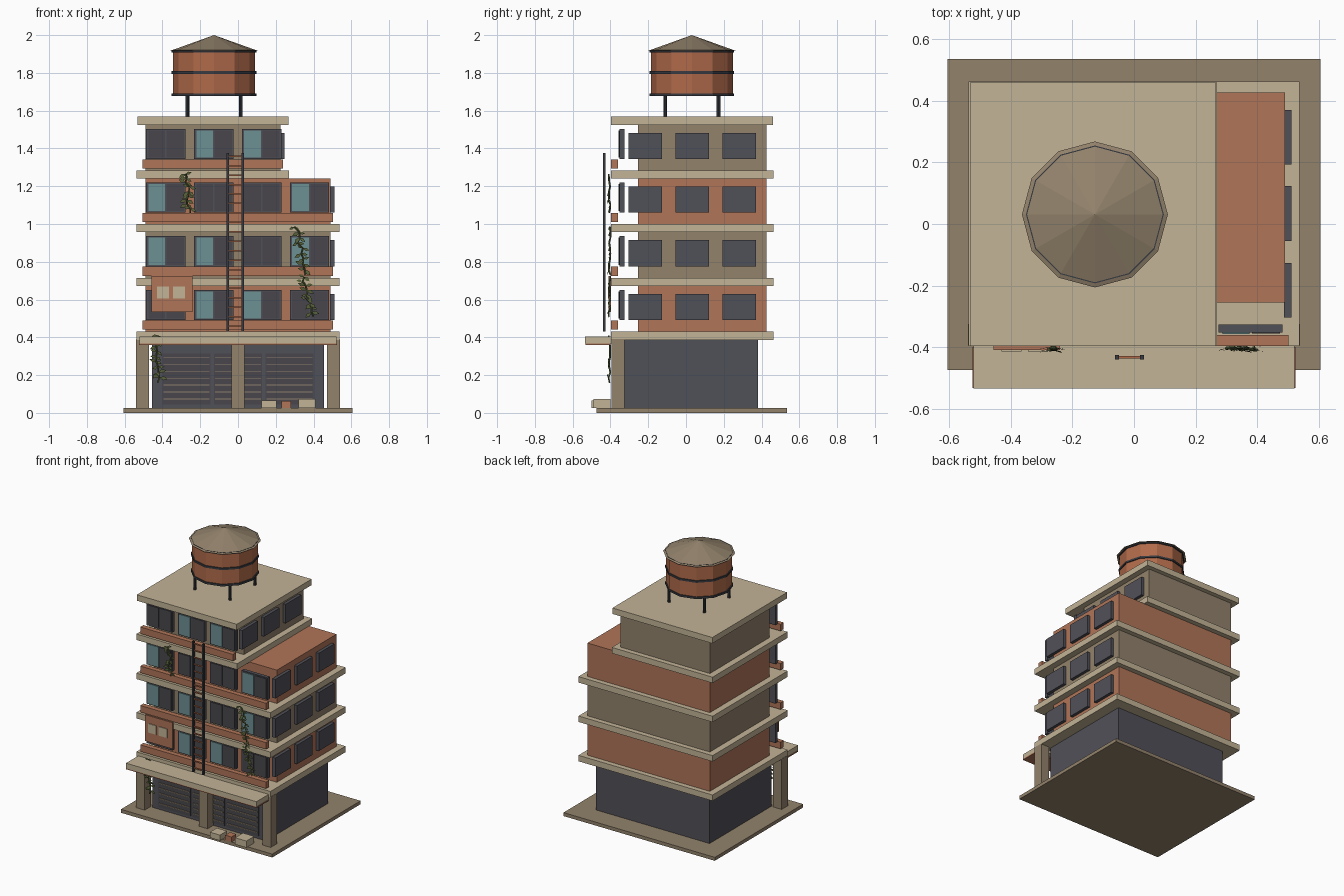
import bpy, bmesh, math, random
from mathutils import Vector, Matrix

if "Cube" in bpy.data.objects:
    bpy.data.objects.remove(bpy.data.objects["Cube"])

random.seed(4)


def srgb(r, g, b):
    f = lambda c: c / 12.92 if c <= 0.04045 else ((c + 0.055) / 1.055) ** 2.4
    return (f(r / 255), f(g / 255), f(b / 255), 1)


def material(name, rgb):
    m = bpy.data.materials.new(name)
    m.diffuse_color = srgb(*rgb)
    m.use_nodes = True
    m.node_tree.nodes["Principled BSDF"].inputs["Base Color"].default_value = m.diffuse_color
    return m


BRICK = material("brick orange", (176, 117, 88))
TAN = material("concrete tan", (194, 179, 150))
TAUPE = material("taupe", (146, 130, 107))
DARK = material("charcoal", (80, 80, 88))
GLASS = material("teal glass", (108, 144, 146))
PANE = material("dark glass", (72, 70, 76))
RUST = material("tank rust", (176, 106, 74))
METAL = material("dark metal", (56, 58, 64))
LEAF = material("leaf green", (88, 98, 58))


def finish(name, bm, mat):
    bmesh.ops.recalc_face_normals(bm, faces=bm.faces[:])
    me = bpy.data.meshes.new(name)
    bm.to_mesh(me)
    bm.free()
    me.materials.append(mat)
    ob = bpy.data.objects.new(name, me)
    bpy.context.collection.objects.link(ob)
    return ob


def boxes(name, mat, *ranges):
    """One object from boxes given as (x0, x1, y0, y1, z0, z1)."""
    bm = bmesh.new()
    for x0, x1, y0, y1, z0, z1 in ranges:
        mx = (Matrix.Translation(((x0 + x1) / 2, (y0 + y1) / 2, (z0 + z1) / 2))
              @ Matrix.Diagonal((x1 - x0, y1 - y0, z1 - z0, 1)))
        bmesh.ops.create_cube(bm, size=1, matrix=mx)
    return finish(name, bm, mat)


def cone(name, mat, x, y, z0, z1, r0, r1, sides=12):
    bm = bmesh.new()
    bmesh.ops.create_cone(bm, cap_ends=True, segments=sides, radius1=r0, radius2=r1,
                          depth=z1 - z0, matrix=Matrix.Translation((x, y, (z0 + z1) / 2)))
    return finish(name, bm, mat)


# Ground plate, shop floor and columns
boxes("ground_plate", TAUPE, (-.606, .606, -.474, .536, 0, .025))
boxes("shop_walls", DARK, (-.455, .455, -.33, .38, .025, .39))
boxes("columns", TAUPE, *[(x - .034, x + .034, -.395, -.325, .025, .39) for x in (-.505, 0, .505)])

# Roller shutters with thin slats
for i, x in enumerate((-.272, 0, .272)):
    boxes(f"shutter_{i}", PANE, (x - .127, x + .127, -.337, -.33, .045, .315))
    boxes(f"shutter_slats_{i}", TAUPE,
          *[(x - .122, x + .122, -.343, -.337, .07 + k * .037, .075 + k * .037) for k in range(7)])

# Awning with a coloured lower edge
boxes("awning", TAN, (-.522, .522, -.535, -.36, .368, .405))
boxes("awning_edge", BRICK, (-.525, .525, -.533, -.40, .36, .368))

# Floors: (slab bottom, wall colour, right wall x, slab right x)
FLOORS = [(.387, BRICK, .49, .537), (.672, TAUPE, .49, .537),
          (.957, BRICK, .49, .537), (1.24, TAUPE, .225, .27)]
TEAL = [(1, 2), (0, 1, 3), (0, 3), (1, 2)]
for i, (z, wall, right, slab) in enumerate(FLOORS):
    n = i + 1
    top = z + .285
    boxes(f"slab_{n}", TAN, (-.537, slab, -.396, .463, z, z + .043))
    boxes(f"walls_{n}", wall, (-.49, right, -.255, .427, z + .043, top))
    boxes(f"parapet_{n}", BRICK, (-.505, right + .012, -.396, -.36, z + .054, z + .102))
    # Front windows: frame plus two panes, some of them teal
    frames, teal, dark = [], [], []
    for k in range(4 if i < 3 else 3):
        x = -.487 + k * .254
        z0, z1 = z + .104, z + .264
        frames.append((x, x + .208, -.352, -.326, z0, z1))
        left = (x + .012, x + .1, -.358, -.352, z0 + .008, z1 - .008)
        (teal if k in TEAL[i] else dark).append(left)
        dark.append((x + .108, x + .2, -.356, -.352, z0 + .008, z1 - .008))
    boxes(f"front_window_frames_{n}", DARK, *frames)
    boxes(f"teal_panes_{n}", GLASS, *teal)
    boxes(f"dark_panes_{n}", PANE, *dark)
    # Side windows
    boxes(f"side_windows_{n}", DARK, *[(right - .003, right + .022, y, y + .178, z + .104, z + .242)
                                       for y in (-.304, -.055, .193)])

# Roof slab
boxes("roof_slab", TAN, (-.533, .267, -.396, .46, 1.525, 1.568))

# Water tank: legs, body, bands and conical cap
TX, TY = -.127, .031
for k, (sx, sy) in enumerate(((-1, -1), (1, -1), (1, 1), (-1, 1))):
    cone(f"tank_leg_{k}", METAL, TX + sx * .141, TY + sy * .141, 1.565, 1.69, .01, .01, 8)
cone("tank_body", RUST, TX, TY, 1.68, 1.915, .217, .217)
for k, z in enumerate((1.684, 1.802, 1.914)):
    cone(f"tank_band_{k}", METAL, TX, TY, z - .007, z + .007, .224, .224)
cone("tank_cap", TAUPE, TX, TY, 1.915, 2.0, .237, 0)

# Ladder
boxes("ladder_rails", METAL, *[(x - .007, x + .007, -.44, -.426, .43, 1.375) for x in (-.055, .026)])
boxes("ladder_rungs", RUST, *[(-.05, .02, -.437, -.429, .455 + k * .05, .463 + k * .05) for k in range(19)])

# Sign board with plain pale blocks
boxes("sign_board", BRICK, (-.457, -.24, -.409, -.397, .535, .725))
boxes("sign_blocks", TAN, (-.43, -.365, -.414, -.409, .605, .67), (-.345, -.28, -.414, -.409, .605, .67))

# Crates by the kerb
boxes("pale_crates", TAN, (.125, .205, -.5, -.42, .025, .065), (.32, .41, -.49, -.4, .025, .073))
boxes("orange_crate", BRICK, (.23, .28, -.475, -.42, .025, .062))


def vine(name, x, z_top, z_low, drift):
    """A thin wandering stem with pointed leaves."""
    bm = bmesh.new()
    steps = 9
    pts = [Vector((x + drift * t / steps + random.uniform(-.012, .012), -.404 + random.uniform(-.006, .004),
                   z_top + (z_low - z_top) * t / steps)) for t in range(steps + 1)]
    for a, b in zip(pts, pts[1:]):
        d = b - a
        mx = (Matrix.Translation((a + b) / 2) @ d.to_track_quat('Z', 'Y').to_matrix().to_4x4())
        bmesh.ops.create_cone(bm, cap_ends=True, segments=4, radius1=.005, radius2=.005,
                              depth=d.length, matrix=mx)
        for side in (-1, 1):
            ang = random.uniform(-.9, .5)
            u = Vector((side * math.cos(ang), random.uniform(-.3, .1), math.sin(ang))) * random.uniform(.03, .045)
            w = Vector((-u.z, 0, u.x)) * .25
            vs = [bm.verts.new(p) for p in (a, a + u * .5 + w, a + u, a + u * .5 - w)]
            bm.faces.new(vs)
    finish(name, bm, LEAF)


vine("vine_top_left", -.27, 1.265, 1.06, .01)
vine("vine_right", .31, .985, .73, .05)
vine("vine_lower_right", .34, .72, .51, .05)
vine("vine_entrance", -.43, .41, .16, .01)
